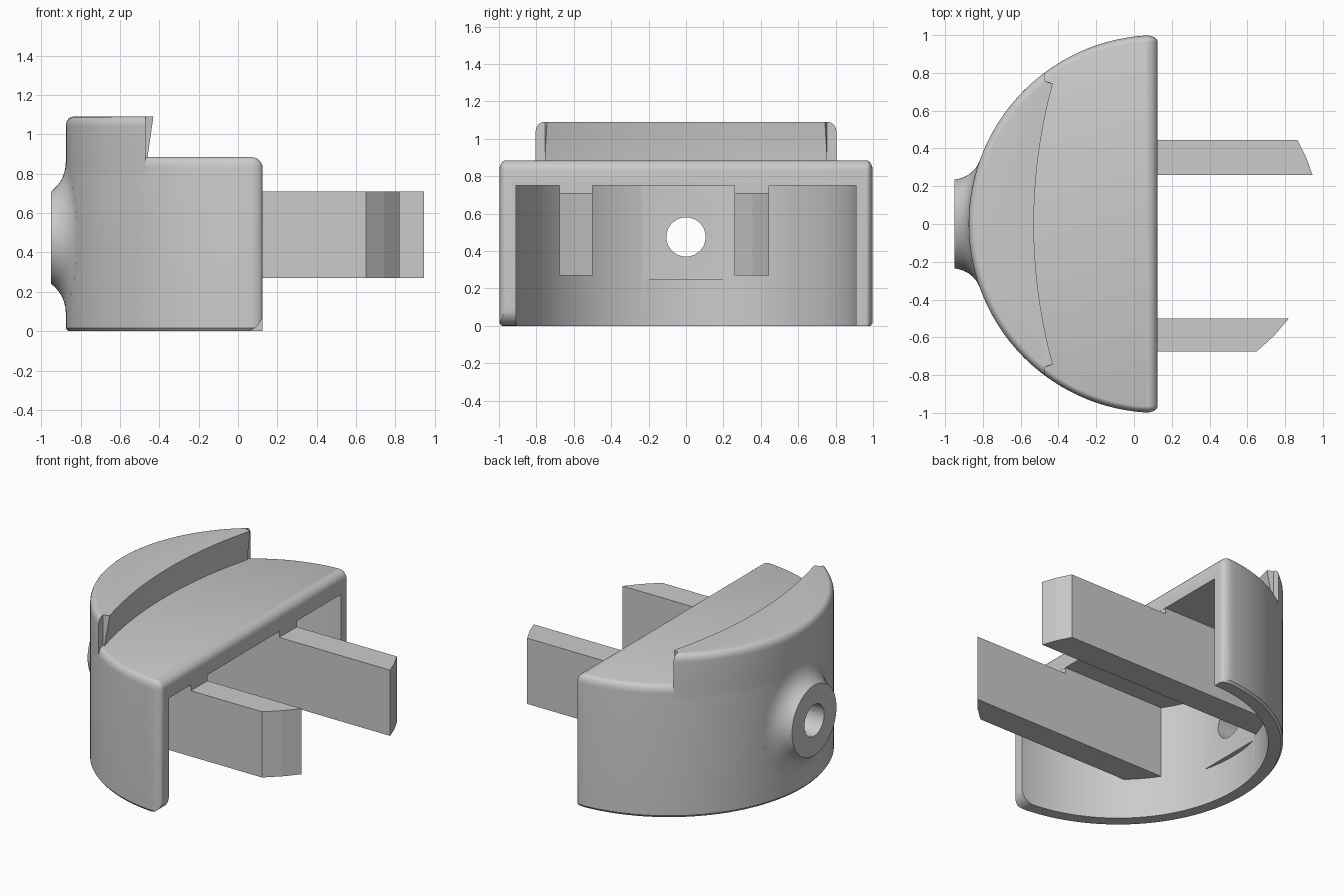
import bpy, bmesh
from math import sin, cos, acos, pi, sqrt, radians

if "Cube" in bpy.data.objects:
    bpy.data.objects.remove(bpy.data.objects["Cube"])

CX = 0.125            # plane of the open face, centre of the half disc
HOLE_Z, HOLE_R = 0.475, 0.105

grey = bpy.data.materials.new("plain grey")
grey.use_nodes = True
grey.diffuse_color = (0.6, 0.6, 0.6, 1)
grey.node_tree.nodes["Principled BSDF"].inputs["Base Color"].default_value = (0.6, 0.6, 0.6, 1)


def finish(name, bm):
    bmesh.ops.recalc_face_normals(bm, faces=bm.faces)
    mesh = bpy.data.meshes.new(name)
    bm.to_mesh(mesh)
    bm.free()
    mesh.materials.append(grey)
    ob = bpy.data.objects.new(name, mesh)
    bpy.context.collection.objects.link(ob)
    return ob


def loft(name, sections):
    """Closed solid through a stack of outlines of equal length."""
    bm = bmesh.new()
    rings = [[bm.verts.new(p) for p in section] for section in sections]
    bm.faces.new(rings[0])
    bm.faces.new(rings[-1])
    for a, b in zip(rings, rings[1:]):
        for i in range(len(a)):
            j = (i + 1) % len(a)
            bm.faces.new((a[i], a[j], b[j], b[i]))
    return finish(name, bm)


def upright(outline, z):
    return [(u, v, z) for u, v in outline]


def along_x(outline, x):
    return [(x, u, v) for u, v in outline]


def along_y(outline, y):
    return [(u, y, v) for u, v in outline]


def prism(name, outline, place, low, high):
    return loft(name, [place(outline, low), place(outline, high)])


def arc(r, half_angle, n=96):
    """Arc about the centre, bulging to -x, running from -y to +y."""
    return [(CX - r * cos(a), r * sin(a))
            for a in (half_angle * (2 * i / n - 1) for i in range(n + 1))]


def box(x0, x1, y0, y1):
    return [(x0, y0), (x1, y0), (x1, y1), (x0, y1)]


def boolean(ob, cutter, operation):
    mod = ob.modifiers.new("boolean", 'BOOLEAN')
    mod.object, mod.operation, mod.solver = cutter, operation, 'EXACT'
    bpy.context.view_layer.objects.active = ob
    bpy.ops.object.modifier_apply(modifier=mod.name)
    bpy.data.objects.remove(cutter)


def smooth(ob):
    bpy.ops.object.select_all(action='DESELECT')
    ob.select_set(True)
    bpy.context.view_layer.objects.active = ob
    bpy.ops.object.shade_smooth_by_angle(angle=radians(30))


# Half-round shell: outlines shrink towards the top to round its edges
SIDE, FACE, DROP, HEIGHT = 0.035, 0.06, 0.055, 0.885


def shell_outline(side, face):
    """Outline grown from a core by side (round wall) and face (open face)."""
    core = 1 - SIDE
    half = acos(FACE / core)
    y = core * sin(half)
    turn = [i * pi / 12 for i in range(1, 7)]
    left = [(CX - FACE + face * sin(a), y + side * cos(a)) for a in turn]
    return arc(core + side, half) + left + [(u, -v) for u, v in reversed(left)]


sections = [upright(shell_outline(SIDE - 0.012, FACE), 0),
            upright(shell_outline(SIDE, FACE), 0.015)]
for k in range(7):
    t = k / 6 * radians(85)
    sections.append(upright(shell_outline(SIDE * cos(t), FACE * cos(t)),
                            HEIGHT - DROP + DROP * sin(t) / sin(radians(85))))
shell = loft("shell", sections)

# Hollow it, leaving a flat pad round the hole
hollow = [(0.3, -0.91)] + arc(0.91, pi / 2) + [(0.3, 0.91)]
boolean(shell, prism("hollow_cutter", hollow, upright, -0.2, 0.75), 'DIFFERENCE')
pad = prism("pad", box(-0.82, -0.755, -0.24, 0.24), upright, 0.245, 0.79)
boolean(shell, pad, 'UNION')
circle = [(HOLE_R * cos(2 * pi * i / 48), HOLE_Z + HOLE_R * sin(2 * pi * i / 48)) for i in range(48)]
boolean(shell, prism("hole_cutter", circle, along_x, -1.2, 0), 'DIFFERENCE')

# Round the lower corner of the right-hand end
R = 0.09
corner = [(CX + 0.05, -0.05), (CX - R, -0.05)]
corner += [(CX - R + R * sin(a), R - R * cos(a)) for a in (i * pi / 16 for i in range(9))]
corner += [(CX + 0.05, R)]
boolean(shell, prism("corner_cutter", corner, along_y, -1.1, -0.85), 'DIFFERENCE')
smooth(shell)

# Raised crest along the curved edge, with an overhanging inner lip
TOP, END, BACK = 1.09, 0.755, -0.47


def crest_outline(inset, lean):
    end = END - 0.012 * lean
    lip = []
    for i in range(33):
        y = end * (1 - i / 16)
        lip.append((-0.56 + 0.03 * lean + 0.1 * (y / end) ** 2, y))
    r = 1 - inset
    return arc(r, acos((CX - BACK) / r)) + [(BACK, END)] + lip + [(BACK, -END)]


sections = [upright(crest_outline(0, 0), z) for z in (0.8, HEIGHT)]
for k in range(7):
    t = k / 6 * pi / 2
    z = TOP - 0.05 * (1 - sin(t))
    sections.append(upright(crest_outline(0.036 * (1 - cos(t)), (z - HEIGHT) / (TOP - HEIGHT)), z))
smooth(loft("crest", sections))

# Flared boss blending into the curved wall, with the hole through it
N, STEPS, FRONT, RIM = 64, 10, -0.95, 0.235
bm = bmesh.new()
rings = []
for i in range(N):
    c, s = cos(2 * pi * i / N), sin(2 * pi * i / N)
    r1, r2 = 0.25 + 0.042 * s * s, 0.34 + 0.05 * s * s
    y2 = r2 * c
    wall = CX - sqrt(1 - y2 * y2)
    x1 = wall - (r2 - r1) * abs(c) * abs(y2) / sqrt(1 - y2 * y2)
    section = [(-0.756, HOLE_R), (FRONT, HOLE_R)]
    for k in range(STEPS + 1):
        t = k / STEPS
        a, b, d = (1 - t) ** 2, 2 * t * (1 - t), t * t
        section.append((a * FRONT + b * x1 + d * wall, a * RIM + b * r1 + d * r2))
    section.append((wall + 0.03, r2))
    rings.append([bm.verts.new((x, r * c, HOLE_Z + r * s)) for x, r in section])
for i in range(N):
    p, q = rings[i], rings[(i + 1) % N]
    for k in range(len(p)):
        m = (k + 1) % len(p)
        bm.faces.new((p[k], p[m], q[m], q[k]))
smooth(finish("boss", bm))

# Two prongs, each with a rib filling the gap up to the roof
prongs = {
    "left_prong": [(-0.755, 0.26), (0.945, 0.26), (0.911, 0.355), (0.865, 0.445), (-0.755, 0.445)],
    "right_prong": [(-0.55, -0.675), (0.65, -0.675), (0.741, -0.592), (0.82, -0.5), (-0.68, -0.5)],
}
for name, outline in prongs.items():
    prism(name, outline, upright, 0.27, 0.71)
    inner, outer = outline[0], outline[-1]
    rib = [inner, (CX - 0.001, inner[1]), (CX - 0.001, outer[1]), outer]
    prism(name + "_rib", rib, upright, 0.7, 0.77)
